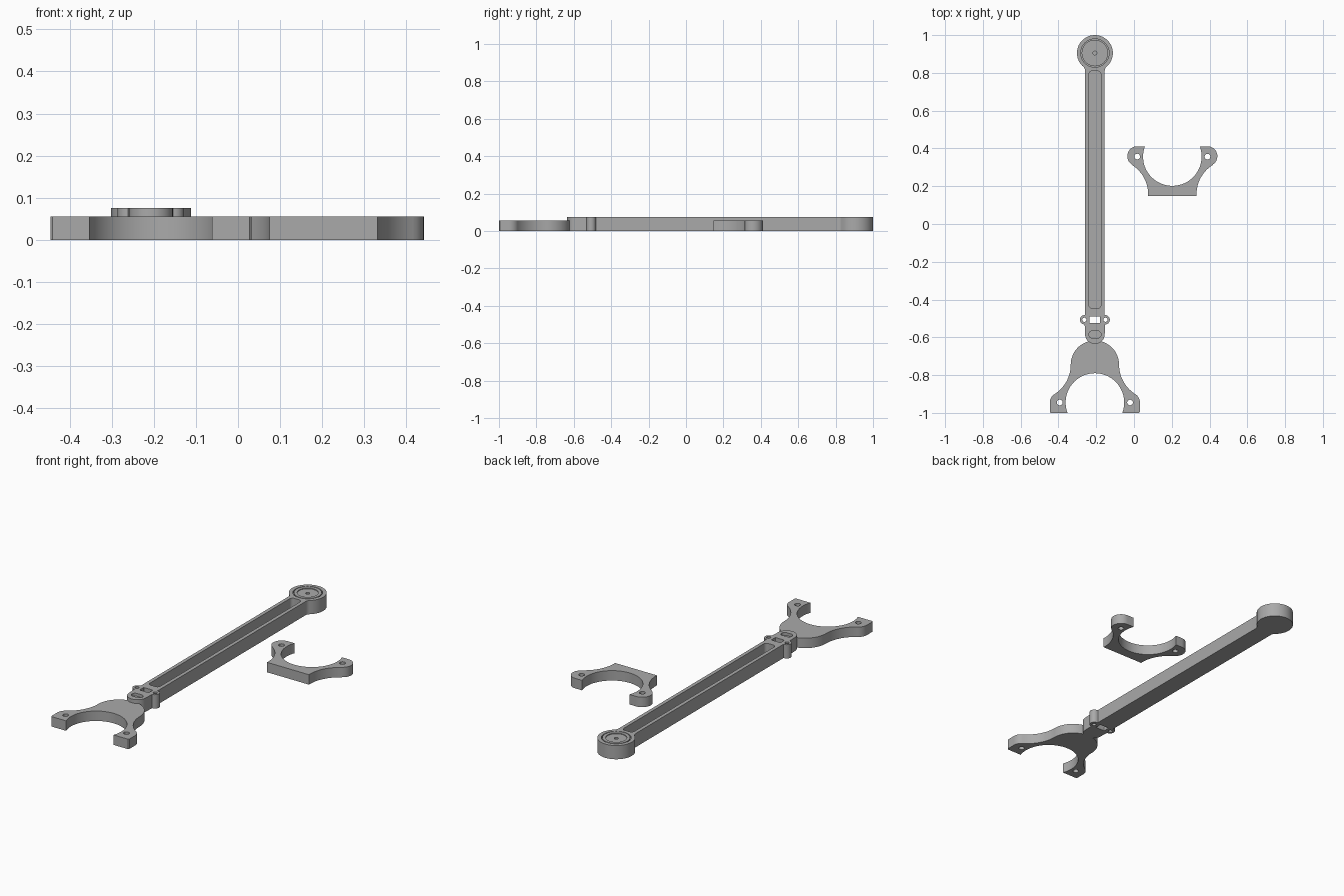
import bpy
import bmesh
from math import cos, sin, radians, hypot

cube = bpy.data.objects.get("Cube")
if cube:
    bpy.data.objects.remove(cube, do_unlink=True)

ARM_X, CAP_X = -0.207, 0.203
ARM_TOP, CLAMP_TOP = 0.076, 0.055

grey = bpy.data.materials.new("plain grey")
grey.use_nodes = True
colour = (0.4, 0.4, 0.4, 1)
grey.diffuse_color = colour
grey.node_tree.nodes["Principled BSDF"].inputs["Base Color"].default_value = colour


def arc(cx, cy, r, start, end, steps=16):
    angles = [radians(start + (end - start) * i / steps) for i in range(steps + 1)]
    return [(cx + r * cos(a), cy + r * sin(a)) for a in angles]


def mirrored(half):
    """Close a half outline by reflecting it across its centre line."""
    return half + [(-x, y) for x, y in reversed(half)]


def rounded_box(cx, cy, hx, hy, r):
    points = []
    for sx, sy, a in ((1, 1, 0), (-1, 1, 90), (-1, -1, 180), (1, -1, 270)):
        points += arc(cx + sx * (hx - r), cy + sy * (hy - r), r, a, a + 90, 6)
    return points


def plate(name, outline, z0, z1, x=0, y=0, flip=1):
    """Extrude a flat outline between two heights."""
    clean = []
    for p in outline:
        if not clean or hypot(p[0] - clean[-1][0], p[1] - clean[-1][1]) > 1e-4:
            clean.append(p)
    if hypot(clean[0][0] - clean[-1][0], clean[0][1] - clean[-1][1]) < 1e-4:
        clean.pop()
    bm = bmesh.new()
    face = bm.faces.new([bm.verts.new((x + px, y + flip * py, z0)) for px, py in clean])
    top = bmesh.ops.extrude_face_region(bm, geom=[face])["geom"]
    verts = [v for v in top if isinstance(v, bmesh.types.BMVert)]
    bmesh.ops.translate(bm, verts=verts, vec=(0, 0, z1 - z0))
    bmesh.ops.recalc_face_normals(bm, faces=bm.faces)
    mesh = bpy.data.meshes.new(name)
    bm.to_mesh(mesh)
    bm.free()
    mesh.materials.append(grey)
    obj = bpy.data.objects.new(name, mesh)
    bpy.context.collection.objects.link(obj)
    return obj


def select(obj):
    bpy.ops.object.select_all(action="DESELECT")
    obj.select_set(True)
    bpy.context.view_layer.objects.active = obj


def cut(obj, outline, depth_z, x=0, y=0):
    """Remove an outline from the top of a part down to a height."""
    cutter = plate("cutter", outline, depth_z, 0.2, x, y)
    cutter.hide_render = True
    mod = obj.modifiers.new("cut", "BOOLEAN")
    mod.operation, mod.solver, mod.object = "DIFFERENCE", "EXACT", cutter
    select(obj)
    bpy.ops.object.modifier_apply(modifier=mod.name)
    bpy.data.objects.remove(cutter, do_unlink=True)


def circle(r, cx=0, cy=0):
    return arc(cx, cy, r, 0, 360, 40)


THROUGH = -0.1

# Long arm with a round head, side lugs and a rounded tail
HEAD_Y, LUG_Y = 0.905, -0.507
arm_half = arc(0, -0.583, 0.052, -90, 0)
arm_half += arc(0.054, LUG_Y, 0.025, -90, 90)
arm_half += [(0.052, LUG_Y + 0.026)]
arm_half += arc(0.082, HEAD_Y - 0.0943, 0.03, 180, 131, 8)
arm_half += arc(0, HEAD_Y, 0.095, -49, 90, 28)
arm = plate("arm", mirrored(arm_half), 0, ARM_TOP, ARM_X)

# Long trough, strap window, tail pocket and lug holes
cut(arm, rounded_box(0, 0.182, 0.032, 0.628, 0.018), 0.015, ARM_X)
cut(arm, rounded_box(0, LUG_Y, 0.028, 0.018, 0.004), THROUGH, ARM_X)
cut(arm, rounded_box(0, -0.585, 0.032, 0.019, 0.018), 0.06, ARM_X)
for side in (-1, 1):
    cut(arm, circle(0.011, side * 0.056, LUG_Y), THROUGH, ARM_X)

# Pivot recess in the head, filled by a dished disc with a centre hole
cut(arm, circle(0.075), 0.062, ARM_X, HEAD_Y)
disc = plate("pivot_disc", circle(0.07), 0.055, ARM_TOP, ARM_X, HEAD_Y)
cut(disc, circle(0.053), ARM_TOP - 0.004, ARM_X, HEAD_Y)
cut(disc, circle(0.01), 0.06, ARM_X, HEAD_Y)


# Matching clamp halves
def clamp(name, back, ear, x, y, flip):
    half = back + arc(0.312, -0.2, 0.184, 180, 122.2)
    half += ear
    half += arc(0, 0, 0.155, 20.5, -90, 32)
    obj = plate(name, mirrored(half), 0, CLAMP_TOP, x, y, flip)
    for side in (-1, 1):
        cut(obj, circle(0.015, side * 0.186), THROUGH, x, y)
    return obj


domed_back = arc(0, -0.2, 0.128, -90, 0, 24)
square_ear = arc(0.186, 0, 0.0525, -57.8, 0) + [(0.2385, 0.05), (0.234, 0.055), (0.1455, 0.055)]
flat_back = [(0, -0.21), (0.128, -0.21)]
round_ear = arc(0.186, 0.002, 0.0525, -57.8, 90) + [(0.1455, 0.0545)]
fixed = clamp("fixed_clamp", domed_back, square_ear, ARM_X, -0.945, -1)
cap = clamp("clamp_cap", flat_back, round_ear, CAP_X, 0.357, 1)

for obj in (arm, disc, fixed, cap):
    select(obj)
    bpy.ops.object.shade_smooth_by_angle(angle=radians(30))
